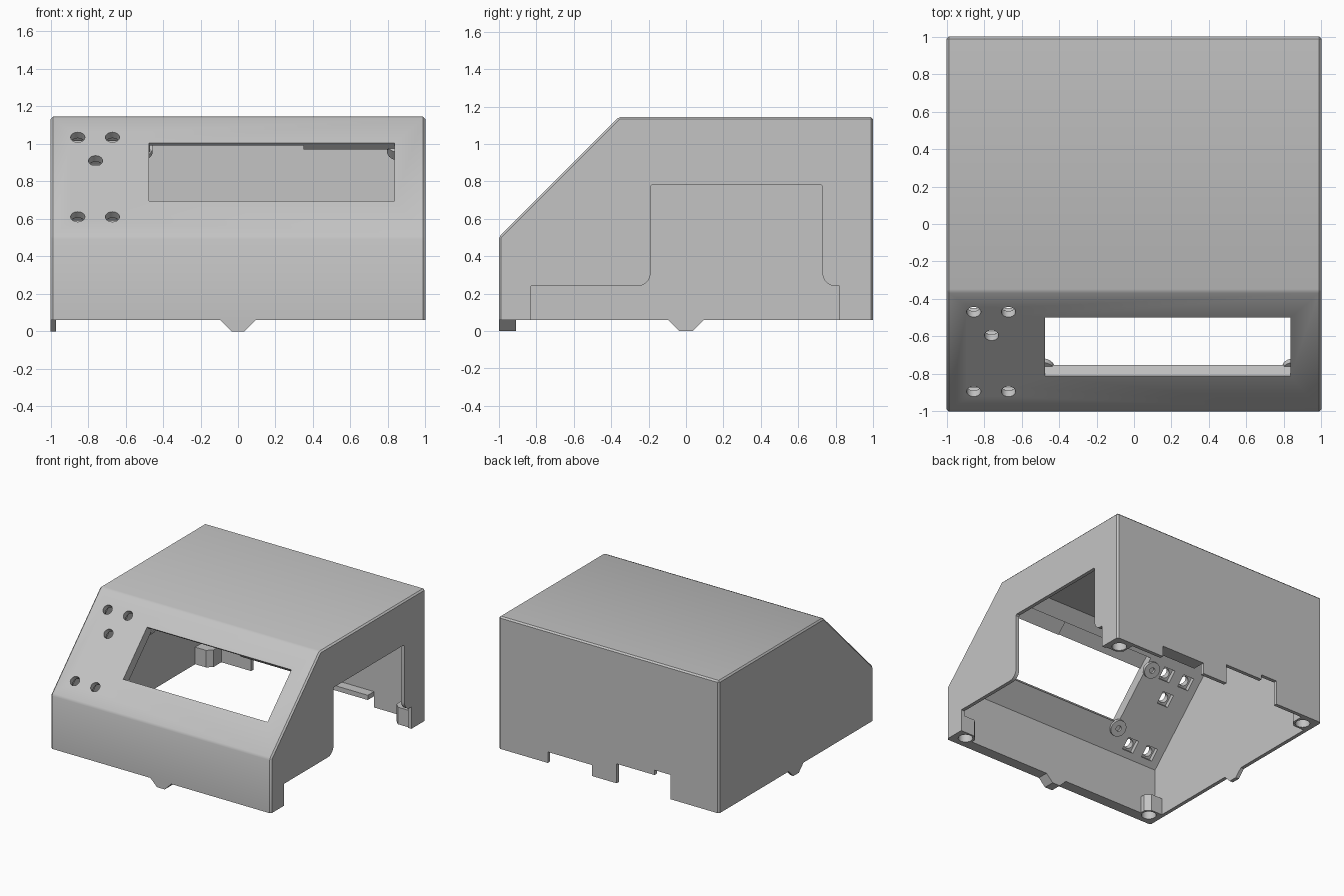
import bpy, bmesh, math
from mathutils import Matrix, Vector

cube = bpy.data.objects.get("Cube")
if cube:
    bpy.data.objects.remove(cube, do_unlink=True)

grey = bpy.data.materials.new("plain grey")
grey.use_nodes = True
grey.diffuse_color = (0.55, 0.55, 0.55, 1)
grey.node_tree.nodes["Principled BSDF"].inputs["Base Color"].default_value = (0.55, 0.55, 0.55, 1)

BASE, TOP, WALL = 0.06, 1.145, 0.03


def finish(name, bm):
    bmesh.ops.recalc_face_normals(bm, faces=bm.faces)
    mesh = bpy.data.meshes.new(name)
    bm.to_mesh(mesh)
    bm.free()
    mesh.materials.append(grey)
    obj = bpy.data.objects.new(name, mesh)
    bpy.context.collection.objects.link(obj)
    return obj


def prism(name, pts, axis, lo, hi, bevel=0):
    """Extrude a 2D outline along one axis."""
    place = {"x": lambda a, b, t: (t, a, b),
             "y": lambda a, b, t: (a, t, b),
             "z": lambda a, b, t: (a, b, t)}[axis]
    bm = bmesh.new()
    face = bm.faces.new([bm.verts.new(place(a, b, lo)) for a, b in pts])
    ext = bmesh.ops.extrude_face_region(bm, geom=[face])
    move = Vector(place(0, 0, hi - lo))
    bmesh.ops.translate(bm, vec=move, verts=[v for v in ext["geom"] if isinstance(v, bmesh.types.BMVert)])
    if bevel:
        edges = [e for e in bm.edges if max(v.co.z for v in e.verts) > BASE + 0.01]
        bmesh.ops.bevel(bm, geom=edges, offset=bevel, segments=1, affect='EDGES')
    return finish(name, bm)


def box(name, x, y, z):
    return prism(name, [(x[0], y[0]), (x[1], y[0]), (x[1], y[1]), (x[0], y[1])], "z", *z)


# Local frame of the sloped panel: x across, y up the slope, z outwards
SLOPE = Matrix.Translation((0, -1, 0.505)) @ Matrix.Rotation(math.radians(45), 4, 'X')


def on_slope(obj):
    obj.data.transform(SLOPE)
    return obj


def cylinder(name, x, y, r, lo, hi, sides=32):
    ring = [(x + r * math.cos(math.tau * i / sides), y + r * math.sin(math.tau * i / sides))
            for i in range(sides)]
    return prism(name, ring, "z", lo, hi)


def cut(target, cutter, keep=False):
    cutter.hide_render = True
    mod = target.modifiers.new("cut", 'BOOLEAN')
    mod.operation, mod.object, mod.solver = 'DIFFERENCE', cutter, 'EXACT'
    bpy.context.view_layer.update()
    bpy.context.view_layer.objects.active = target
    bpy.ops.object.modifier_apply(modifier=mod.name)
    if not keep:
        bpy.data.objects.remove(cutter, do_unlink=True)


# Hollow wedge-fronted cover, open underneath
shell = prism("cover_shell", [(-1, BASE), (-1, 0.505), (-0.36, TOP), (1, TOP), (1, BASE)],
              "x", -1, 1, bevel=0.012)
ceiling = TOP - WALL
cut(shell, prism("cavity", [(-0.91, -0.1), (-0.91, 0.482), (ceiling - 1.392, ceiling),
                            (1 - WALL, ceiling), (1 - WALL, -0.1)], "x", WALL - 1, 1 - WALL))

# Display window, with the panel thinned along its upper edge
cut(shell, on_slope(box("window", (-0.475, 0.835), (0.269, 0.707), (-0.3, 0.1))))
cut(shell, on_slope(box("recess_thin", (-0.47, 0.35), (0.6, 0.82), (-0.13, -0.018))))
cut(shell, on_slope(box("recess_deep", (0.34, 0.83), (0.6, 0.82), (-0.13, -0.048))))

# Indicator holes with square pockets behind
for x, s in [(-0.855, 0.75), (-0.67, 0.75), (-0.76, 0.573), (-0.855, 0.15), (-0.67, 0.15)]:
    cut(shell, on_slope(cylinder("hole", x, s, 0.038, -0.2, 0.1)))
    cut(shell, on_slope(box("pocket", (x - 0.05, x + 0.05), (s - 0.05, s + 0.05), (-0.14, -0.045))))


# Stepped side opening with rounded shoulders
def arc(cy, start, end, r=0.07, n=8):
    return [(cy + r * math.cos(math.radians(start + (end - start) * i / n)),
             0.31 + r * math.sin(math.radians(start + (end - start) * i / n))) for i in range(n + 1)]


opening = ([(-0.83, -0.1), (-0.83, 0.24)] + arc(-0.26, -90, 0)
           + [(-0.19, 0.775), (-0.18, 0.785), (0.72, 0.785), (0.73, 0.775)]
           + arc(0.80, 180, 270) + [(0.82, 0.24), (0.82, -0.1)])
cut(shell, prism("side_opening", opening, "x", 0.94, 1.1))

# Connector notches in the rear wall
for x0, x1, h in [(0.155, 0.555, 0.15), (-0.42, -0.07, 0.22), (-0.56, -0.415, 0.26)]:
    cut(shell, box("notch", (x0, x1), (0.9, 1.1), (-0.1, h)))
box("rear_ledge", (0.155, 0.555), (0.89, 0.985), (0.151, 0.19))

# Corner screw posts
for sx, nx in [(-1, "right"), (1, "left")]:
    for sy, ny in [(-1, "front"), (1, "rear")]:
        outline = [(0.98, 0.98), (0.83, 0.98), (0.83, 0.87), (0.87, 0.83), (0.98, 0.83)]
        post = prism(f"{ny}_{nx}_screw_post", [(sx * a, sy * b) for a, b in outline], "z", BASE, 0.2)
        hole = cylinder("screw_hole", sx * 0.9, sy * 0.9, 0.055, -0.1, 0.16)
        cut(shell, hole, keep=True)
        cut(post, hole)

# Round mounts behind the window corners
for i, (x, s, lo, hi) in enumerate([(-0.49, 0.235, -0.1, -0.07), (0.855, 0.235, -0.1, -0.07),
                                    (-0.52, 0.74, -0.1, -0.07), (0.86, 0.74, -0.1, -0.04)]):
    mount = on_slope(cylinder(f"display_mount_{i + 1}", x, s, 0.065, lo, hi))
    cut(mount, on_slope(cylinder("mount_hole", x, s, 0.022, lo - 0.05, -0.08)))

# Locating tabs under the front and right walls
tab = [(-0.095, BASE), (-0.035, 0), (0.035, 0), (0.095, BASE)]
prism("front_tab", tab, "y", -1, -0.91)
prism("right_tab", tab, "x", -1, WALL - 1)

# Smooth the round holes, keep all other edges crisp
bpy.ops.object.select_all(action='DESELECT')
for obj in bpy.context.collection.objects:
    if obj.type == 'MESH' and grey.name in obj.data.materials:
        obj.select_set(True)
        bpy.context.view_layer.objects.active = obj
bpy.ops.object.shade_smooth_by_angle(angle=math.radians(30))
